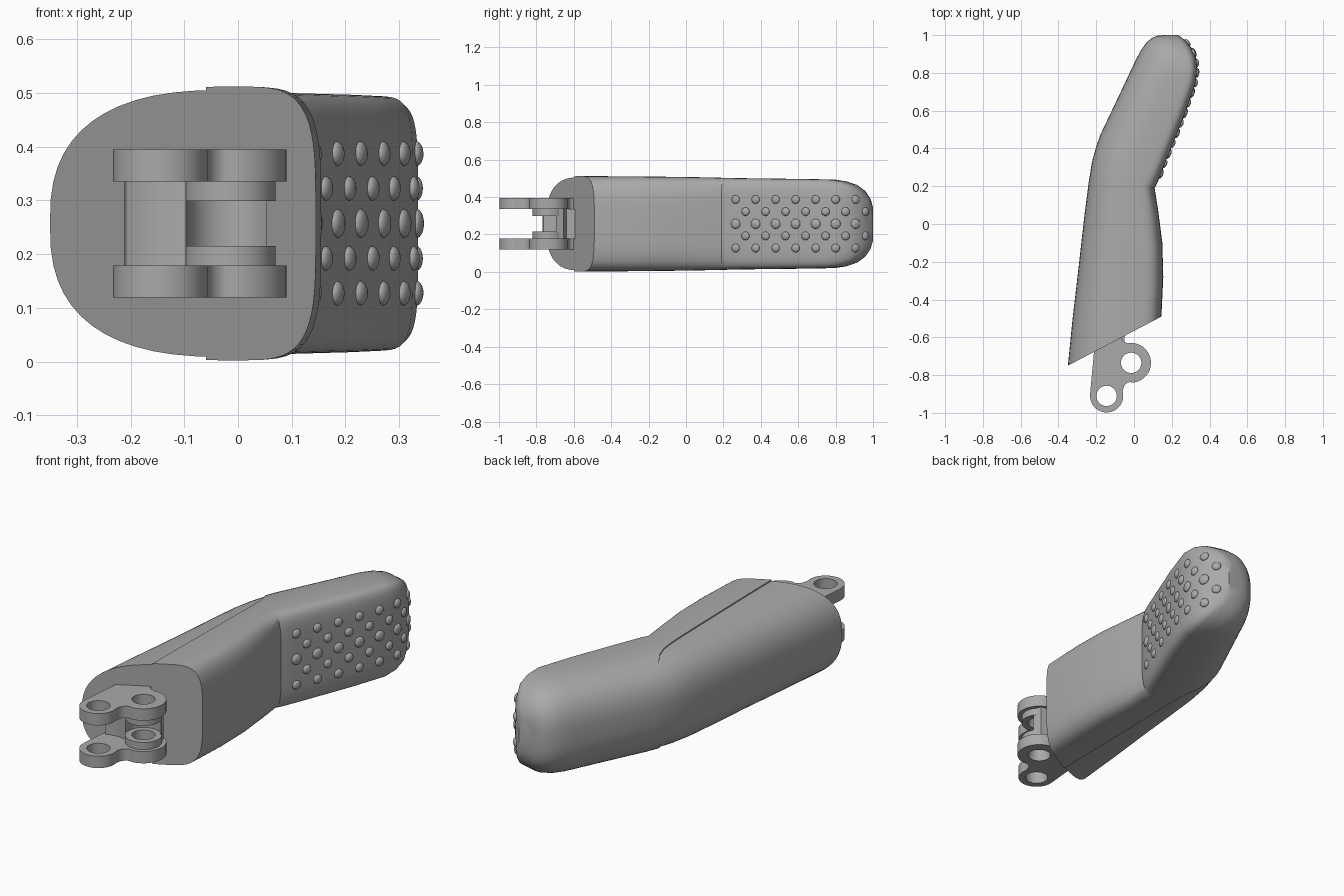
import bpy
import bmesh
from math import cos, sin, pi, radians, copysign
from mathutils import Vector
from mathutils.bvhtree import BVHTree

cube = bpy.data.objects.get("Cube")
if cube:
    bpy.data.objects.remove(cube, do_unlink=True)

MID = 0.257  # height of the symmetry plane

grey = bpy.data.materials.new("mid_grey")
grey.use_nodes = True
GREY = (0.4, 0.4, 0.4, 1)
grey.diffuse_color = GREY
grey.node_tree.nodes["Principled BSDF"].inputs["Base Color"].default_value = GREY


def make_object(name, bm):
    bmesh.ops.recalc_face_normals(bm, faces=bm.faces)
    mesh = bpy.data.meshes.new(name)
    bm.to_mesh(mesh)
    bm.free()
    mesh.materials.append(grey)
    obj = bpy.data.objects.new(name, mesh)
    bpy.context.collection.objects.link(obj)
    return obj


def activate(obj):
    bpy.ops.object.select_all(action='DESELECT')
    obj.select_set(True)
    bpy.context.view_layer.objects.active = obj


def smooth(obj, angle=35):
    activate(obj)
    bpy.ops.object.shade_smooth_by_angle(angle=radians(angle))


def boolean(obj, cutter, operation):
    mod = obj.modifiers.new("cut", 'BOOLEAN')
    mod.object = cutter
    mod.operation = operation
    mod.solver = 'EXACT'
    activate(obj)
    bpy.ops.object.modifier_apply(modifier=mod.name)


def prism(name, outline, z0, z1):
    bm = bmesh.new()
    face = bm.faces.new([bm.verts.new((x, y, z0)) for x, y in outline])
    new = bmesh.ops.extrude_face_region(bm, geom=[face])["geom"]
    bmesh.ops.translate(bm, vec=(0, 0, z1 - z0),
                        verts=[v for v in new if isinstance(v, bmesh.types.BMVert)])
    return make_object(name, bm)


def arc(centre, r, a0, a1, n=16):
    steps = [radians(a0 + (a1 - a0) * i / n) for i in range(n + 1)]
    return [(centre[0] + r * cos(a), centre[1] + r * sin(a)) for a in steps]


# Handle sections: left point, right point, half height, right squareness
STATIONS = [
    ((-.35, -.75), (.145, -.49), .255, 4),
    ((-.325, -.5), (.155, -.28), .254, 4),
    ((-.29, -.2), (.15, -.1), .252, 4),
    ((-.262, .05), (.127, .08), .249, 4.2),
    ((-.24, .22), (.109, .19), .246, 4.6),
    ((-.222, .33), (.12, .21), .245, 5.4),
    ((-.2, .41), (.137, .25), .244, 5.6),
    ((-.177, .475), (.16, .31), .243, 6),
    ((-.07, .7), (.265, .57), .24, 6),
    ((.01, .87), (.325, .74), .237, 6),
    ((.037, .92), (.335, .81), .228, 5.5),
    ((.065, .96), (.331, .87), .21, 5),
    ((.095, .985), (.31, .925), .18, 4),
    ((.125, .997), (.275, .97), .14, 3.5),
    ((.155, 1.0), (.235, 1.0), .09, 3),
]


def section(left, right, half, square, zscale, n=56):
    left, right = Vector(left), Vector(right)
    core = left.lerp(right, 0.68)
    ring = []
    for i in range(n):
        c, s = cos(2 * pi * i / n), sin(2 * pi * i / n)
        side, power = (right, square) if c > 0 else (left, 2.6)
        p = core.lerp(side, abs(c) ** (2 / power) if abs(c) > 1e-6 else 0)
        z = copysign(abs(s) ** (2 / power), s) if abs(s) > 1e-6 else 0
        ring.append((p.x, p.y, MID + half * zscale * z))
    return ring


def loft(name, zscale):
    bm = bmesh.new()
    rings = [[bm.verts.new(p) for p in section(*st, zscale)] for st in STATIONS]
    for a, b in zip(rings, rings[1:]):
        for i in range(len(a)):
            j = (i + 1) % len(a)
            bm.faces.new((a[i], a[j], b[j], b[i]))
    bm.faces.new(rings[0])
    bm.faces.new(rings[-1])
    return make_object(name, bm)


# Handle split along a seam into the grip body and a slightly lower side cover
seam = [(-.06, -.9), (-.06, .18), (-.065, .27), (-.08, .325), (-.11, .375), (-.18, .455)]
cutter = prism("seam_cutter", seam + [(-.5, .6), (-.5, -.9)], -.2, .8)
handle = loft("handle_body", 1.0)
cover = loft("side_cover", 0.975)

bm = bmesh.new()
bm.from_mesh(handle.data)
surface = BVHTree.FromBMesh(bm)
bm.free()

boolean(handle, cutter, 'DIFFERENCE')
boolean(cover, cutter, 'INTERSECT')
bpy.data.objects.remove(cutter, do_unlink=True)
smooth(handle)
smooth(cover)

# Staggered grip nubs seated on the flat thumb face
bm = bmesh.new()
for row in range(5):
    z = MID + (row - 2) * 0.065
    for col in range(7):
        y = (0.265 if row % 2 == 0 else 0.318) + col * 0.107
        hit, normal, _, _ = surface.ray_cast(Vector((1, y, z)), Vector((-1, 0, 0)))
        if hit is None:
            continue
        if normal.x < 0:
            normal = -normal
        r = 0.027 if row == 2 else 0.023
        ball = bmesh.ops.create_uvsphere(bm, u_segments=14, v_segments=8, radius=1)["verts"]
        bmesh.ops.scale(bm, vec=(r, r, 0.012), verts=ball)
        turn = normal.to_track_quat('Z', 'Y').to_matrix()
        bmesh.ops.rotate(bm, cent=(0, 0, 0), matrix=turn, verts=ball)
        bmesh.ops.translate(bm, vec=hit, verts=ball)
smooth(make_object("grip_nubs", bm), 60)

# Hinge lugs: paired plates with two pin eyes and inner bosses
OUTER, INNER = (-.145, -.91), (-.015, -.735)
lug = (arc(OUTER, .088, 175, 375) + arc((-.015, -.878), .042, 170, 100, 6)
       + arc(INNER, .105, -85, 100, 20) + arc((-.035, -.595), .033, 260, 150, 6)
       + [(-.06, -.55), (-.2, -.55)])
holes = [prism("pin_hole_cutter", arc(c, .054, 0, 348.75, 31), -.2, .8) for c in (OUTER, INNER)]
for side, label in ((1, "upper"), (-1, "lower")):
    plate = prism(label + "_hinge_lug", lug, MID + side * .078, MID + side * .138)
    boss = prism(label + "_hinge_boss", arc(INNER, .085, 0, 348.75, 31),
                 MID + side * .042, MID + side * .08)
    boolean(plate, holes[0], 'DIFFERENCE')
    for part in (plate, boss):
        boolean(part, holes[1], 'DIFFERENCE')
        smooth(part)
for hole in holes:
    bpy.data.objects.remove(hole, do_unlink=True)

# Web joining the lugs, scooped around both pins
web = ([(-.2, -.55), (-.212, -.76)] + arc(OUTER, .155, 114, 72, 10)
       + arc(INNER, .08, 170, 30, 14) + [(.04, -.655), (-.05, -.64), (-.05, -.55)])
smooth(prism("hinge_web", web, MID - .08, MID + .08))
